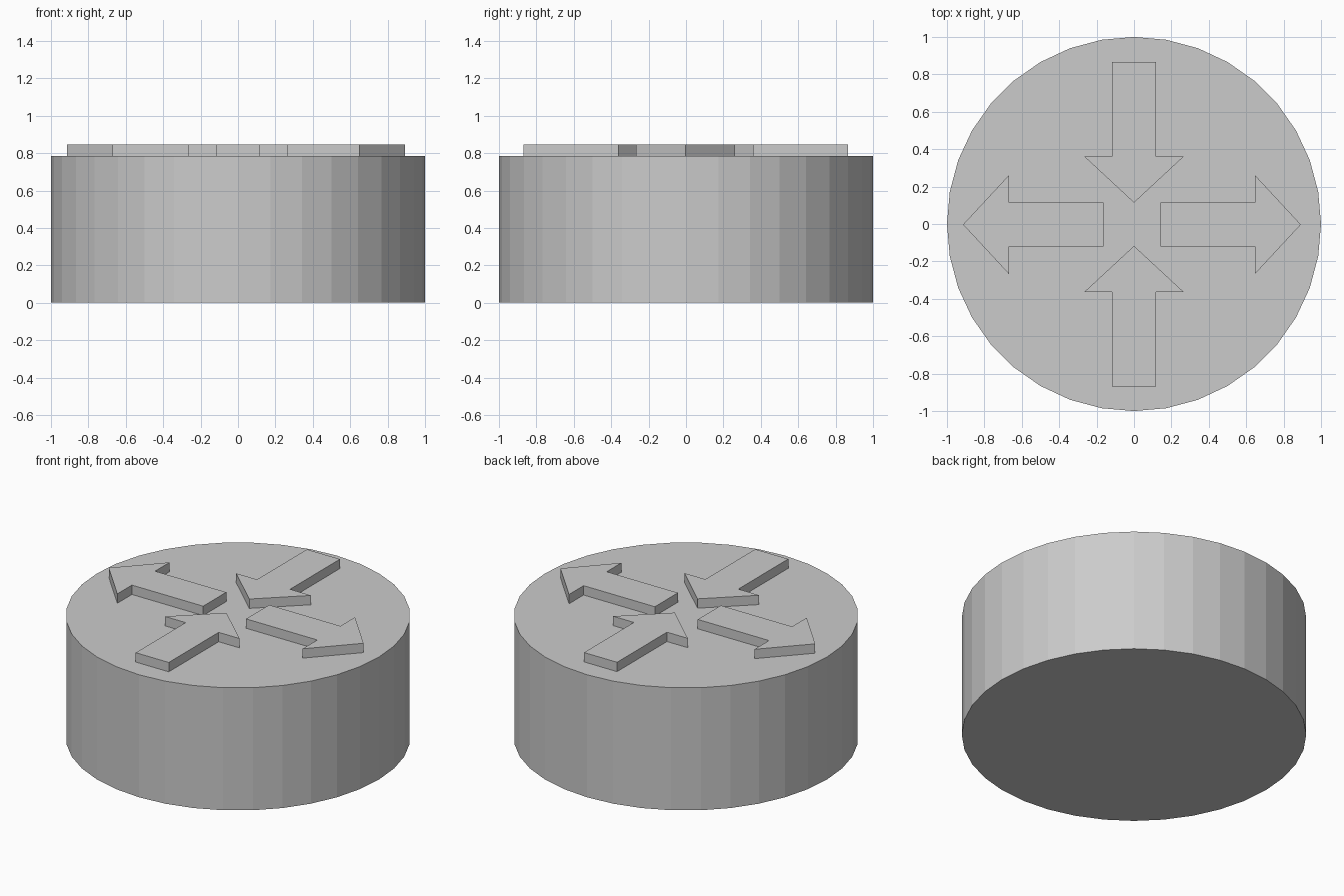
import bpy
import bmesh
import math
from mathutils import Matrix, Vector

cube = bpy.data.objects.get("Cube")
if cube:
    bpy.data.objects.remove(cube, do_unlink=True)

BODY_TOP = 0.785
ARROW_TOP = 0.845

# Single grey material
grey = bpy.data.materials.new("plain grey")
grey.use_nodes = True
colour = (0.6, 0.6, 0.6, 1)
grey.diffuse_color = colour
grey.node_tree.nodes["Principled BSDF"].inputs["Base Color"].default_value = colour


def finish(name, bm):
    bmesh.ops.recalc_face_normals(bm, faces=bm.faces)
    mesh = bpy.data.meshes.new(name)
    bm.to_mesh(mesh)
    bm.free()
    mesh.materials.append(grey)
    obj = bpy.data.objects.new(name, mesh)
    bpy.context.collection.objects.link(obj)


# Round body with flat facets
bm = bmesh.new()
bmesh.ops.create_cone(bm, cap_ends=True, segments=36, radius1=1, radius2=1,
                      depth=BODY_TOP, matrix=Matrix.Translation((0, 0, BODY_TOP / 2)))
finish("round_body", bm)


# Raised arrow: outline points along +x from its tip, then is turned and placed
def arrow(name, tip, degrees):
    half = [(0, 0), (-0.246, 0.265), (-0.246, 0.117), (-0.751, 0.117)]
    outline = half + [(x, -y) for x, y in reversed(half[1:])]
    place = Matrix.Translation((*tip, 0)) @ Matrix.Rotation(math.radians(degrees), 4, "Z")
    bm = bmesh.new()
    face = bm.faces.new([bm.verts.new(place @ Vector((x, y, BODY_TOP))) for x, y in outline])
    top = bmesh.ops.extrude_face_region(bm, geom=[face])["geom"]
    bmesh.ops.translate(bm, vec=(0, 0, ARROW_TOP - BODY_TOP),
                        verts=[g for g in top if isinstance(g, bmesh.types.BMVert)])
    finish(name, bm)


# Side arrows point outward, front and back arrows point inward
arrow("left_arrow", (0.892, -0.003), 0)
arrow("right_arrow", (-0.914, -0.003), 180)
arrow("front_arrow", (0, -0.117), 90)
arrow("back_arrow", (0, 0.114), -90)
